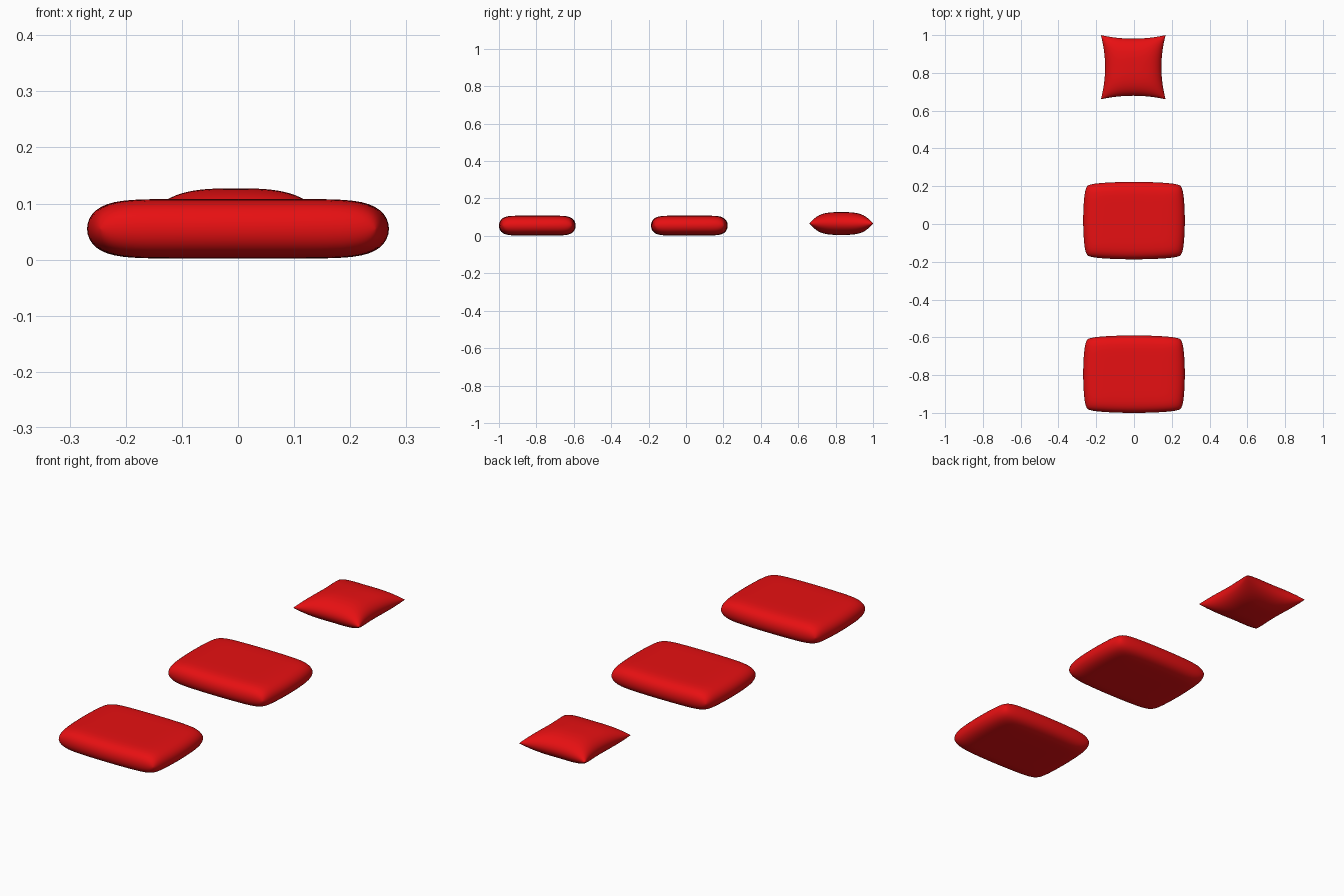
import bpy, bmesh, math

cube = bpy.data.objects.get("Cube")
if cube:
    bpy.data.objects.remove(cube, do_unlink=True)

red = bpy.data.materials.new("red_fabric")
red.use_nodes = True
red.diffuse_color = (0.8, 0.005, 0.006, 1)
bsdf = red.node_tree.nodes["Principled BSDF"]
bsdf.inputs["Base Color"].default_value = red.diffuse_color
bsdf.inputs["Roughness"].default_value = 0.7

N = 36  # grid divisions per side


def pillow(name, centre, half, bow, power, corner=0.0):
    """Two puffed sheets sewn at the rim; bow > 0 pulls the corners in, < 0 out."""
    bm = bmesh.new()
    for side in (1, -1):
        rows = []
        for i in range(N + 1):
            # Sine spacing packs more rows near the rim
            u = math.sin(math.pi * (i / N - 0.5))
            row = []
            for j in range(N + 1):
                v = math.sin(math.pi * (j / N - 0.5))
                puff = max(0, (1 - abs(u) ** power) * (1 - abs(v) ** power)) ** 0.5
                rounding = 1 - corner * (u * v) ** 8
                row.append(bm.verts.new((
                    half[0] * u * (1 - bow[0] * v * v) * rounding,
                    half[1] * v * (1 - bow[1] * u * u) * rounding,
                    half[2] * side * puff)))
            rows.append(row)
        for a, b in zip(rows, rows[1:]):
            for j in range(N):
                quad = [a[j], b[j], b[j + 1], a[j + 1]]
                bm.faces.new(quad if side > 0 else quad[::-1])
    # Sew the rim
    bmesh.ops.remove_doubles(bm, verts=bm.verts, dist=0.00002)
    bmesh.ops.recalc_face_normals(bm, faces=bm.faces)
    for f in bm.faces:
        f.smooth = True
    mesh = bpy.data.meshes.new(name)
    bm.to_mesh(mesh)
    bm.free()
    mesh.materials.append(red)
    obj = bpy.data.objects.new(name, mesh)
    obj.location = centre
    bpy.context.collection.objects.link(obj)
    return obj


# Two large bed pillows
for name, y in (("front_pillow", -0.795), ("middle_pillow", 0.018)):
    pillow(name, (0, y, 0.055), (0.269, 0.205, 0.053), (0.05, 0.06), 8, 0.04)

# Small throw cushion with pointed corners
pillow("back_cushion", (-0.004, 0.83, 0.066), (0.149, 0.151, 0.061),
       (-0.15, -0.125), 3)
